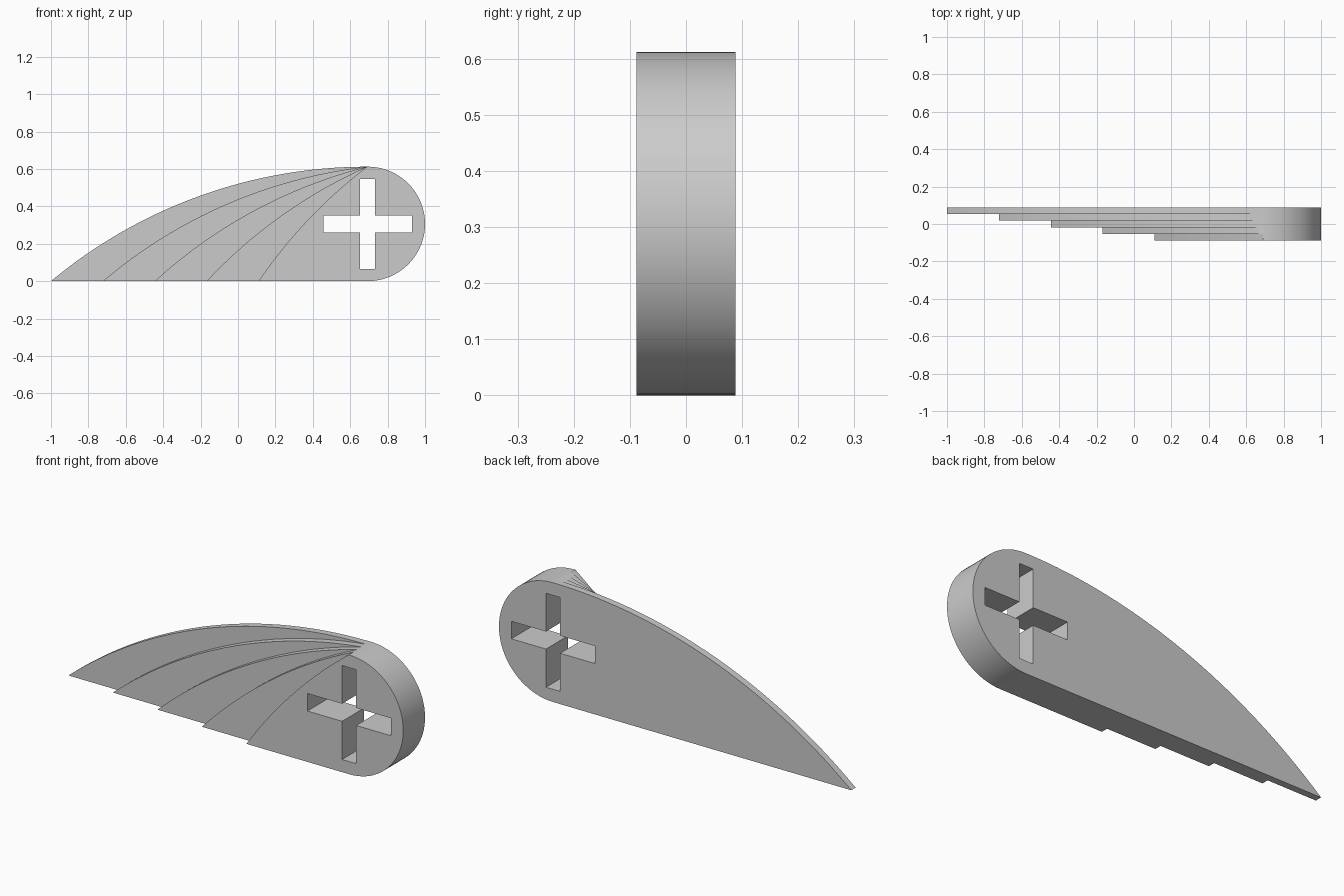
import bpy, bmesh, math

if "Cube" in bpy.data.objects:
    bpy.data.objects.remove(bpy.data.objects["Cube"])

R = 0.306                 # hub radius
HX = 0.694                # hub centre x
APEX = (0.69, 2 * R)      # point where all feather edges meet
LAYERS, DEPTH = 5, 0.177
STEP = DEPTH / LAYERS
ARC_R, N = 2.64, 32       # feather edge radius and segments

bm = bmesh.new()


def feather_edge(tip):
    """Shallow arc from the tip on the ground up to the apex."""
    dx, dz = APEX[0] - tip, APEX[1]
    c = math.hypot(dx, dz)
    h = math.sqrt(ARC_R ** 2 - c * c / 4)
    cx, cz = tip + dx / 2 + dz / c * h, dz / 2 - dx / c * h
    a0 = math.atan2(-cz, tip - cx)
    a1 = math.atan2(APEX[1] - cz, APEX[0] - cx)
    return [(cx + ARC_R * math.cos(a0 + (a1 - a0) * i / N),
             cz + ARC_R * math.sin(a0 + (a1 - a0) * i / N)) for i in range(N + 1)]


def face(*pts):
    bm.faces.new([bm.verts.new(p) for p in pts])


def wall(loop, y0, y1):
    for (ax, az), (bx, bz) in zip(loop, loop[1:] + loop[:1]):
        face((ax, y0, az), (bx, y0, bz), (bx, y1, bz), (ax, y1, az))


def cap(loops, y):
    """Flat face with a hole."""
    edges = []
    for loop in loops:
        vs = [bm.verts.new((x, y, z)) for x, z in loop]
        edges += [bm.edges.new((a, b)) for a, b in zip(vs, vs[1:] + vs[:1])]
    bmesh.ops.triangle_fill(bm, edges=edges, use_beauty=True, use_dissolve=False)


# round hub end, from top to bottom
hub = [(HX + R * math.sin(math.pi * i / 40), R + R * math.cos(math.pi * i / 40))
       for i in range(41)]
edges = [feather_edge(-1 + 0.2775 * k) for k in range(LAYERS)]

# cross-shaped opening
w, t, lx, lz = 0.04, 0.045, 0.237, 0.241
cross = [(HX - 0.001 + x, R + z) for x, z in (
    (-w, lz), (w, lz), (w, t), (lx, t), (lx, -t), (w, -t),
    (w, -lz), (-w, -lz), (-w, -t), (-lx, -t), (-lx, t), (-w, t))]

# stepped layers: outer walls plus the crescent ledge in front of each
for k, e in enumerate(edges):
    y0 = DEPTH / 2 - k * STEP
    y1 = y0 - STEP
    wall(e + hub, y0, y1)
    if k < LAYERS - 1:
        n = edges[k + 1]
        for i in range(N - 1):
            face(*[(x, y1, z) for x, z in (e[i], e[i + 1], n[i + 1], n[i])])
        face(*[(x, y1, z) for x, z in (e[N - 1], e[N], n[N - 1])])

wall(cross, DEPTH / 2, -DEPTH / 2)
cap([edges[0] + hub, cross], DEPTH / 2)
cap([edges[-1] + hub, cross], -DEPTH / 2)

bmesh.ops.remove_doubles(bm, verts=bm.verts, dist=0.0002)
bmesh.ops.recalc_face_normals(bm, faces=bm.faces)

mesh = bpy.data.meshes.new("layered_wing")
bm.to_mesh(mesh)
bm.free()
wing = bpy.data.objects.new("layered_wing", mesh)
bpy.context.collection.objects.link(wing)

grey = bpy.data.materials.new("light_grey")
grey.diffuse_color = (0.6, 0.6, 0.6, 1)
grey.use_nodes = True
grey.node_tree.nodes["Principled BSDF"].inputs["Base Color"].default_value = grey.diffuse_color
mesh.materials.append(grey)

bpy.context.view_layer.objects.active = wing
wing.select_set(True)
bpy.ops.object.shade_smooth_by_angle(angle=math.radians(30))
